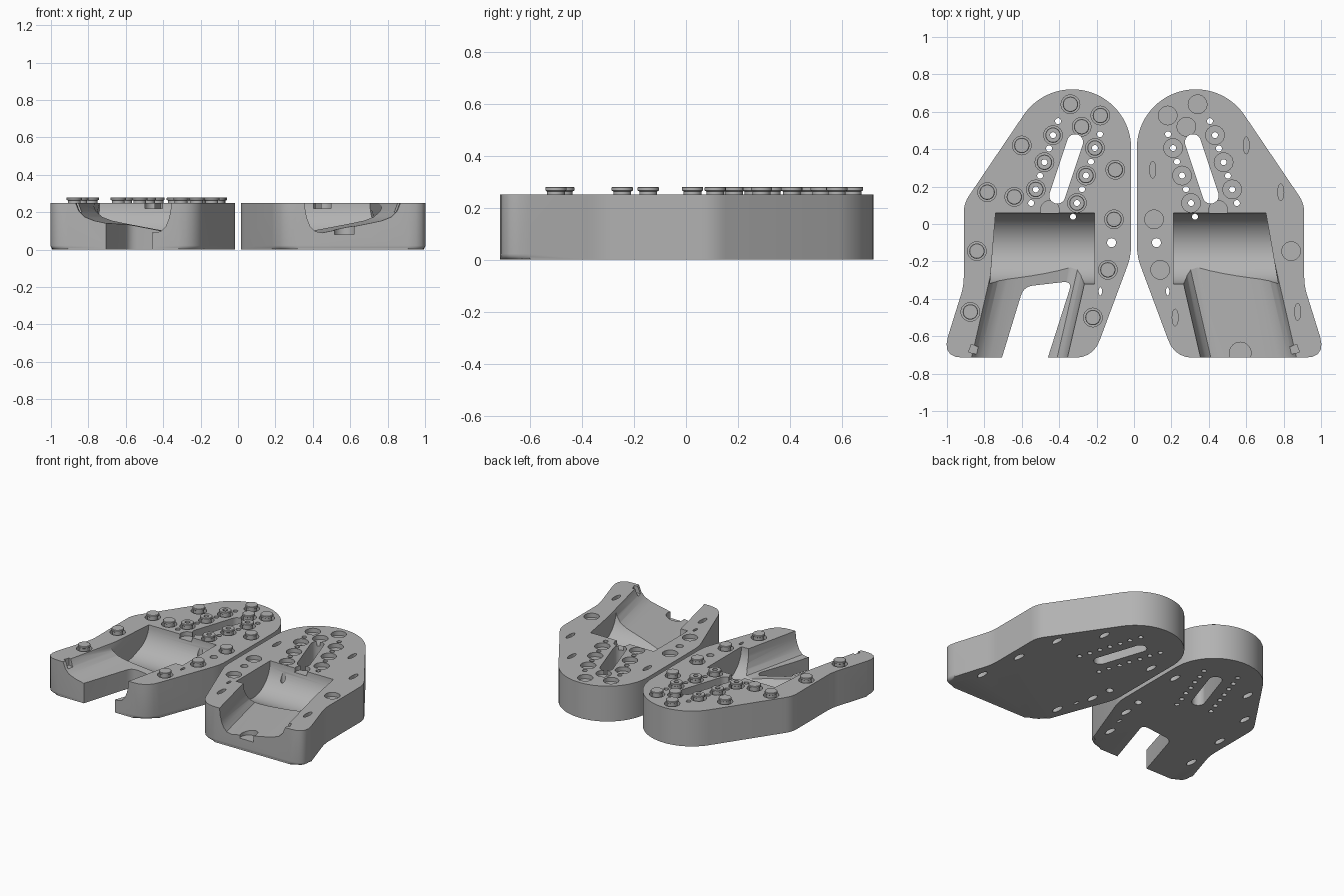
import bpy, bmesh, math
from mathutils import Vector as V

if "Cube" in bpy.data.objects:
    bpy.data.objects.remove(bpy.data.objects["Cube"], do_unlink=True)

TOP = 0.25
grey = bpy.data.materials.new("mid_grey")
grey.use_nodes = True
grey.diffuse_color = (0.45, 0.45, 0.45, 1)
grey.node_tree.nodes["Principled BSDF"].inputs["Base Color"].default_value = grey.diffuse_color


def finish(name, bm):
    bmesh.ops.recalc_face_normals(bm, faces=bm.faces)
    mesh = bpy.data.meshes.new(name)
    bm.to_mesh(mesh)
    bm.free()
    ob = bpy.data.objects.new(name, mesh)
    bpy.context.scene.collection.objects.link(ob)
    mesh.materials.append(grey)
    return ob


def add_solid(bm, lower, upper):
    a = [bm.verts.new(p) for p in lower]
    b = [bm.verts.new(p) for p in upper]
    n = len(a)
    for i in range(n):
        j = (i + 1) % n
        bm.faces.new((a[i], a[j], b[j], b[i]))
    bm.faces.new(a[::-1])
    bm.faces.new(b)


def prism(bm, pts, z0, z1):
    add_solid(bm, [V((x, y, z0)) for x, y in pts], [V((x, y, z1)) for x, y in pts])


def circle(x, y, r, n=24, squash=1):
    return [(x + r * squash * math.cos(math.tau * i / n), y + r * math.sin(math.tau * i / n))
            for i in range(n)]


def rounded(corners, steps=5):
    """Polygon whose corners (x, y, cut) are softened with short curves."""
    out = []
    for i, (x, y, d) in enumerate(corners):
        p = V((x, y))
        if not d:
            out.append((x, y))
            continue
        q, r = V(corners[i - 1][:2]), V(corners[(i + 1) % len(corners)][:2])
        a, b = p + (q - p).normalized() * d, p + (r - p).normalized() * d
        for k in range(steps + 1):
            t = k / steps
            out.append(tuple(a * (1 - t) ** 2 + p * 2 * t * (1 - t) + b * t * t))
    return out


def row(x, y, dx, dy, n):
    return [(x + dx * i, y + dy * i) for i in range(n)]


# Feature positions shared by both halves, given for the +x side
pins = [(.34, .64), (.18, .58), (.28, .52), (.84, -.145), (.107, .025), (.14, -.245)]
slivers = [(.60, .42), (.10, .29), (.785, .17), (.875, -.47), (.22, -.50)]
edge_groove = [(.45, .075)]
bosses = row(.433, .475, .046, -.145, 3) + row(.209, .406, .048, -.147, 3)
vents = row(.406, .55, .048, -.146, 4) + row(.182, .48, .048, -.147, 4)


def plate(name):
    arc = [(.33 + .315 * math.cos(math.radians(a)), .405 + .315 * math.sin(math.radians(a)), 0)
           for a in range(35, 181, 5)]
    corners = arc + [(.015, -.17, .06), (.218, -.715, .1), (1.03, -.715, .12),
                     (.91, -.33, .05), (.91, .11, .05)]
    bm = bmesh.new()
    prism(bm, rounded(corners), 0, TOP)
    low = [e for e in bm.edges if all(v.co.z < .001 for v in e.verts)]
    bmesh.ops.bevel(bm, geom=low, offset=.022, segments=4, profile=.5, affect='EDGES')
    return finish(name, bm)


def trough(chamfer):
    # Round-bottomed cavity lying across the plate
    prof = [(.06, .35)] + [(-.13 + .19 * math.cos(math.pi * i / 32), TOP - .19 * math.sin(math.pi * i / 32))
                           for i in range(33)] + [(-.32, .35)]
    bm = bmesh.new()
    add_solid(bm, [V((.21, y, z)) for y, z in prof],
              [V((.77 - max(0, y + .04) * chamfer, y, z)) for y, z in prof])
    return finish("trough_cutter", bm)


def channel():
    # Slanted open channel running out through the front
    prof = [(.345, .32), (.355, .25), (.36, .2), (.37, .16), (.385, .125), (.41, .098), (.45, .09),
            (.70, .14), (.77, .155), (.82, .175), (.85, .205), (.868, .25), (.875, .32)]
    ring = [V((x - .129, -.15, z)) for x, z in prof]
    bm = bmesh.new()
    add_solid(bm, ring, [p + V((.138, -.6, 0)) for p in ring])
    return finish("channel_cutter", bm)


def slot():
    a, b, r = V((.315, .437)), V((.41, .152)), .043
    start = math.atan2(b.y - a.y, b.x - a.x) + math.pi / 2
    pts = []
    for c, s in ((a, start), (b, start + math.pi)):
        pts += [(c.x + r * math.cos(s + math.pi * i / 12), c.y + r * math.sin(s + math.pi * i / 12))
                for i in range(13)]
    bm = bmesh.new()
    prism(bm, pts, -.1, .4)
    return finish("slot_cutter", bm)


def hole_set(spots, r, z0, z1, squash=1):
    bm = bmesh.new()
    for x, y in spots:
        prism(bm, circle(x, y, r, 24, squash), z0, z1)
    return finish("hole_cutter", bm)


def corner_notch():
    bm = bmesh.new()
    prism(bm, [(.83, -.70), (.885, -.685), (.87, -.645), (.82, -.66)], TOP - .05, .3)
    return finish("notch_cutter", bm)


def leg_gap():
    bm = bmesh.new()
    prism(bm, rounded([(.33, -.305, .05), (.59, -.335, .05), (.72, -.76, 0), (.475, -.76, 0)]), -.1, .4)
    return finish("gap_cutter", bm)


def floor_socket():
    bm = bmesh.new()
    prism(bm, circle(.568, -.69, .058, 32), .08, .2)
    return finish("socket_cutter", bm)


def carve(ob, cutters):
    for c in cutters:
        c.hide_render = True
        m = ob.modifiers.new("cut", 'BOOLEAN')
        m.operation, m.solver, m.object = 'DIFFERENCE', 'EXACT', c
    dg = bpy.context.evaluated_depsgraph_get()
    mesh = bpy.data.meshes.new_from_object(ob.evaluated_get(dg))
    ob.modifiers.clear()
    ob.data = mesh
    for c in cutters:
        bpy.data.objects.remove(c, do_unlink=True)


def common_cuts(grooves, chamfer):
    return [trough(chamfer), channel(), slot(),
            hole_set(grooves, .05, TOP - .03, .3),
            hole_set(bosses + vents, .016, -.1, .4),
            hole_set([(.12, -.10)], .024, -.1, .4),
            hole_set([(.18, -.36)], .022, -.1, .4, .4),
            hole_set(slivers + [(.84, -.145), (.14, -.245)], .045, -.1, .03, .4),
            corner_notch()]


def lathe(name, spots, inner):
    # Capped pins on narrower necks, optionally bored through
    prof = [(.034, .215), (.034, .262), (.041, .266), (.041, .277), (.038, .28), (inner, .28), (inner, .215)]
    n = 24
    bm = bmesh.new()
    for x, y in spots:
        rings = [[bm.verts.new((px, py, z)) for px, py in circle(x, y, r, n)] for r, z in prof]
        for k in range(len(rings)):
            a, b = rings[k], rings[(k + 1) % len(rings)]
            for i in range(n):
                j = (i + 1) % n
                bm.faces.new((a[i], a[j], b[j], b[i]))
    bmesh.ops.remove_doubles(bm, verts=bm.verts, dist=1e-5)
    return finish(name, bm)


# Left half: sockets and a floor recess
left = plate("left_mold_half")
carve(left, common_cuts(pins + edge_groove + bosses, .65)
      + [hole_set(slivers, .045, TOP - .03, .3, .35), floor_socket()])

# Right half: raised pins, bored bosses and an open gap between two legs
right = plate("right_mold_half")
all_pins = pins + slivers + [(.64, .145)]
carve(right, common_cuts(all_pins + edge_groove + bosses, .3) + [leg_gap()])
right_parts = [right, lathe("alignment_pins", all_pins, 1e-6), lathe("bored_bosses", bosses, .016)]
for ob in right_parts:
    for v in ob.data.vertices:
        v.co.x = -v.co.x
    ob.data.flip_normals()

# Smooth curved walls, keep edges crisp
for ob in bpy.context.view_layer.objects:
    ob.select_set(ob in right_parts or ob == left)
bpy.context.view_layer.objects.active = left
bpy.ops.object.shade_smooth_by_angle(angle=math.radians(30))
